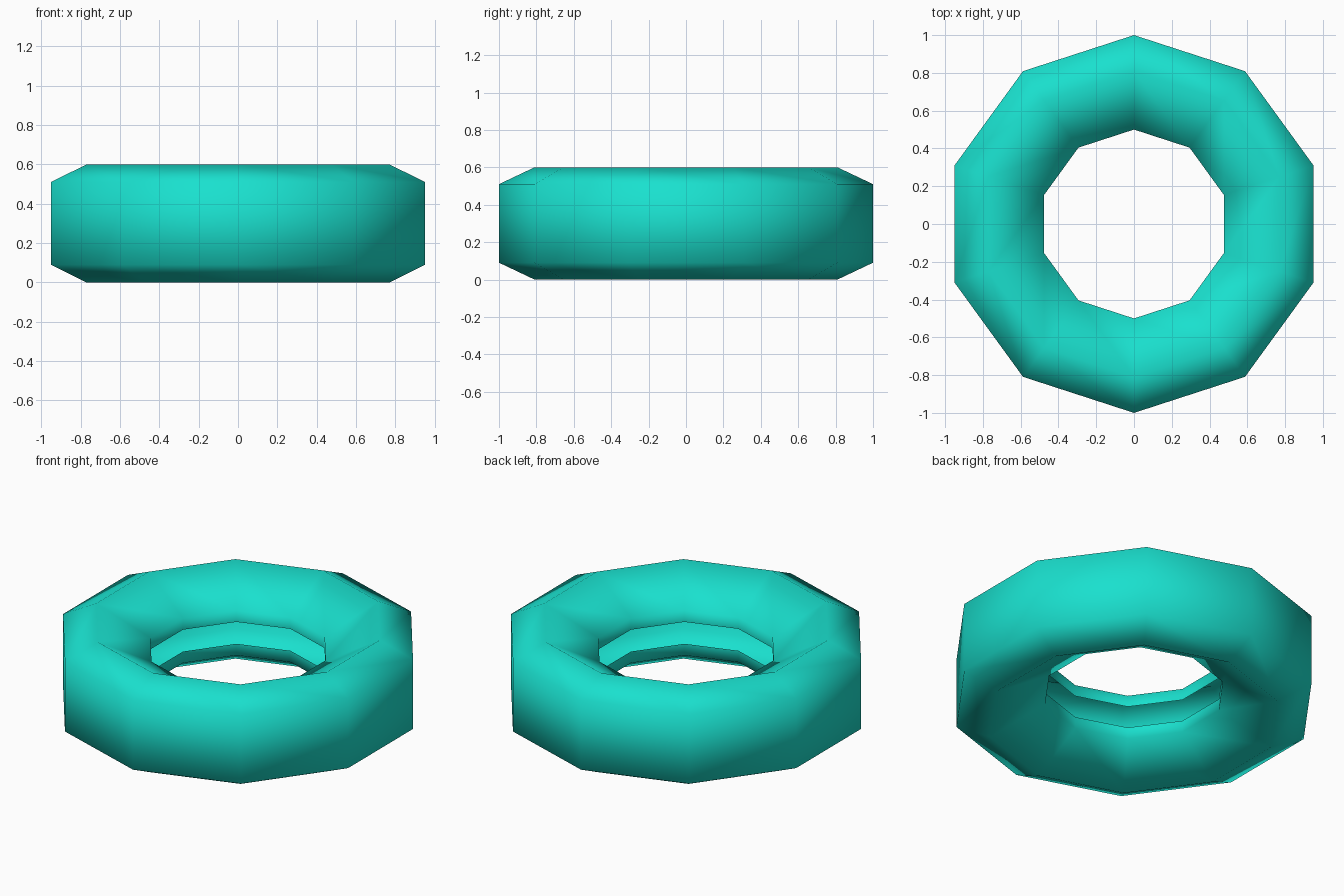
import bpy, bmesh
from math import cos, sin, pi

if "Cube" in bpy.data.objects:
    bpy.data.objects.remove(bpy.data.objects["Cube"])

SIDES = 10
HEIGHT = 0.6

# Half cross-section (radius, z): inner lip, bead corner, shoulder, tread edge
half = [(0.50, 0.366), (0.50, 0.435), (0.81, 0.60), (1.00, 0.51)]
profile = half + [(r, HEIGHT - z) for r, z in reversed(half)]

# Open ring shell: the gap between the two lips shows the hollow inside
bm = bmesh.new()
rings = []
for i in range(SIDES):
    a = pi / 2 + 2 * pi * i / SIDES
    rings.append([bm.verts.new((r * cos(a), r * sin(a), z)) for r, z in profile])
for i in range(SIDES):
    p, q = rings[i], rings[(i + 1) % SIDES]
    for j in range(len(profile) - 1):
        bm.faces.new((p[j], p[j + 1], q[j + 1], q[j])).smooth = True

mesh = bpy.data.meshes.new("tire")
bm.to_mesh(mesh)
bm.free()
tire = bpy.data.objects.new("tire", mesh)
bpy.context.collection.objects.link(tire)

# Turquoise material
mat = bpy.data.materials.new("turquoise")
mat.diffuse_color = (0.01, 0.75, 0.62, 1)
mat.use_nodes = True
mat.node_tree.nodes["Principled BSDF"].inputs["Base Color"].default_value = mat.diffuse_color
mesh.materials.append(mat)
